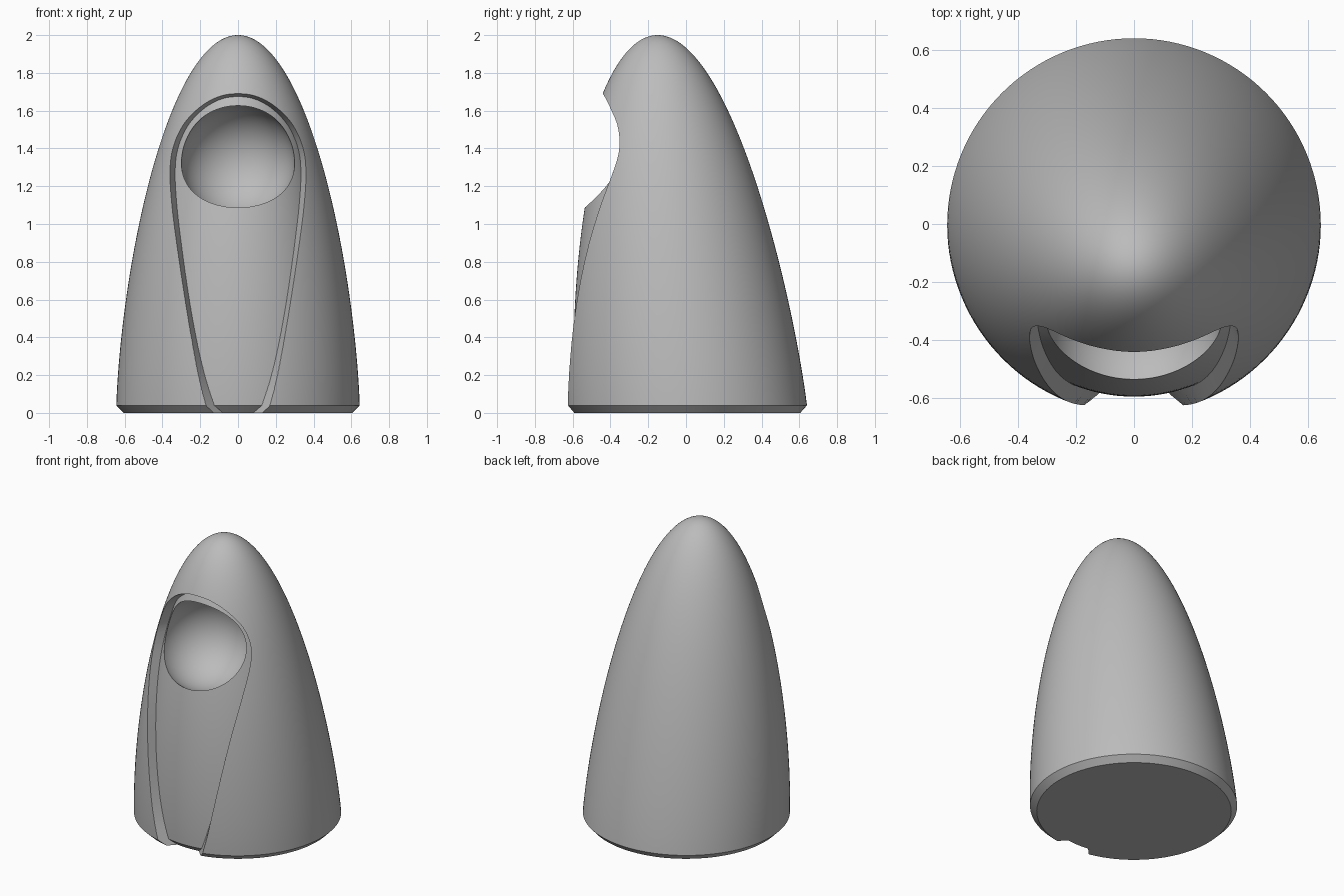
import bpy, bmesh, math
from mathutils import Vector

cube = bpy.data.objects.get("Cube")
if cube:
    bpy.data.objects.remove(cube, do_unlink=True)

grey = bpy.data.materials.new("plain_grey")
grey.use_nodes = True
grey.diffuse_color = (0.5, 0.5, 0.5, 1)
grey.node_tree.nodes["Principled BSDF"].inputs["Base Color"].default_value = (0.5, 0.5, 0.5, 1)

SEGMENTS, RINGS = 128, 56
RECESS = 0.06     # depth of the front recess
CHAMFER = 0.04


def radius(z):
    return 0.645 * math.sqrt(max(0, 1 - (max(z, 0) / 2) ** 1.55))


def centre(z):
    z = max(z, 0)
    return -0.095 * z + 0.01 * z * z


def on_body(x, z, offset):
    """Point on the front of the shell, sunk by offset."""
    r = radius(z) - offset
    return Vector((x, centre(z) - math.sqrt(max(r * r - x * x, 0)), z))


def make_object(name, bm):
    bmesh.ops.recalc_face_normals(bm, faces=bm.faces[:])
    mesh = bpy.data.meshes.new(name)
    bm.to_mesh(mesh)
    bm.free()
    mesh.materials.append(grey)
    obj = bpy.data.objects.new(name, mesh)
    bpy.context.collection.objects.link(obj)
    return obj


def bridge(bm, a, b):
    for i in range(len(a)):
        j = (i + 1) % len(a)
        bm.faces.new((a[i], a[j], b[j], b[i]))


def shell(name, offset, bottom, span):
    """Leaning bullet form with a chamfered foot."""
    bm = bmesh.new()
    levels = [(bottom, radius(0) - offset - CHAMFER + bottom)]
    for i in range(RINGS + 1):
        z = CHAMFER + (2 - CHAMFER) * math.sin(span * i / RINGS * math.pi / 2)
        levels.append((z, radius(z) - offset))
    rings = []
    for z, r in levels:
        turn = [2 * math.pi * i / SEGMENTS for i in range(SEGMENTS)]
        rings.append([bm.verts.new((r * math.cos(a), centre(z) + r * math.sin(a), z)) for a in turn])
    for a, b in zip(rings, rings[1:]):
        bridge(bm, a, b)
    bm.faces.new(rings[0])
    tip_z = 2 if offset == 0 else levels[-1][0]
    tip = bm.verts.new((0, centre(tip_z), tip_z))
    for i in range(SEGMENTS):
        bm.faces.new((rings[-1][i], rings[-1][(i + 1) % SEGMENTS], tip))
    return make_object(name, bm)


def smooth_path(points, steps):
    """Catmull-Rom curve through 2D points, mirrored at the first one."""
    p = [Vector(q) for q in points]
    p = [Vector((-p[1].x, p[1].y))] + p + [2 * p[-1] - p[-2]]
    path = []
    for a, b, c, d in zip(p, p[1:], p[2:], p[3:]):
        for s in range(steps):
            t = s / steps
            path.append(0.5 * (2 * b + (c - a) * t + (2 * a - 5 * b + 4 * c - d) * t ** 2
                               + (3 * b - a - 3 * c + d) * t ** 3))
    return path + [p[-2]]


def recess_cutter():
    """Teardrop plug with sloped walls."""
    half = smooth_path([(0, 1.69), (0.1, 1.675), (0.2, 1.62), (0.29, 1.525), (0.345, 1.4),
                        (0.36, 1.27), (0.35, 1.1), (0.325, 0.9), (0.285, 0.63),
                        (0.24, 0.36), (0.205, 0.18), (0.17, 0.04), (0.135, -0.1)], 6)
    outline = half + [Vector((-q.x, q.y)) for q in reversed(half[1:])]
    bm = bmesh.new()
    inner_ring, outer_ring = [], []
    for x, z in outline:
        taper = 0.036 * max(0, 1 - max(z, 0) / 0.9) ** 3
        inner_x = math.copysign(max(abs(x) * 0.925 - taper, 0), x)
        outer = on_body(x, z, 0)
        inner = on_body(inner_x, z - 0.04 * max(0, z - 1.3), RECESS)
        step = outer - inner
        inner_ring.append(bm.verts.new(inner - step * 0.8))
        outer_ring.append(bm.verts.new(outer + step * 2))
    bridge(bm, inner_ring, outer_ring)
    for ring, hub in ((inner_ring, (0, -0.1, 0.9)), (outer_ring, (0, -1.6, 0.8))):
        point = bm.verts.new(hub)
        for i in range(len(ring)):
            bm.faces.new((ring[i], ring[(i + 1) % len(ring)], point))
    return make_object("recess_cutter", bm)


def subtract(target, tool):
    mod = target.modifiers.new("cut", "BOOLEAN")
    mod.operation, mod.solver, mod.object = "DIFFERENCE", "EXACT", tool
    bpy.ops.object.select_all(action="DESELECT")
    bpy.context.view_layer.objects.active = target
    target.select_set(True)
    bpy.ops.object.modifier_apply(modifier=mod.name)
    bpy.data.objects.remove(tool, do_unlink=True)


# Outer body, and the core that forms the recess floor
body = shell("body", 0, 0, 0.985)
core = shell("recess_core", RECESS, -0.02, 0.8)

# Teardrop recess
cutter = recess_cutter()
subtract(cutter, core)
subtract(body, cutter)

# Round hollow
bm = bmesh.new()
bmesh.ops.create_uvsphere(bm, u_segments=96, v_segments=48, radius=0.3)
bmesh.ops.translate(bm, verts=bm.verts[:], vec=(0, -0.36, 1.33))
subtract(body, make_object("hollow_cutter", bm))

bpy.ops.object.select_all(action="DESELECT")
body.select_set(True)
bpy.context.view_layer.objects.active = body
bpy.ops.object.shade_smooth_by_angle(angle=math.radians(25))
